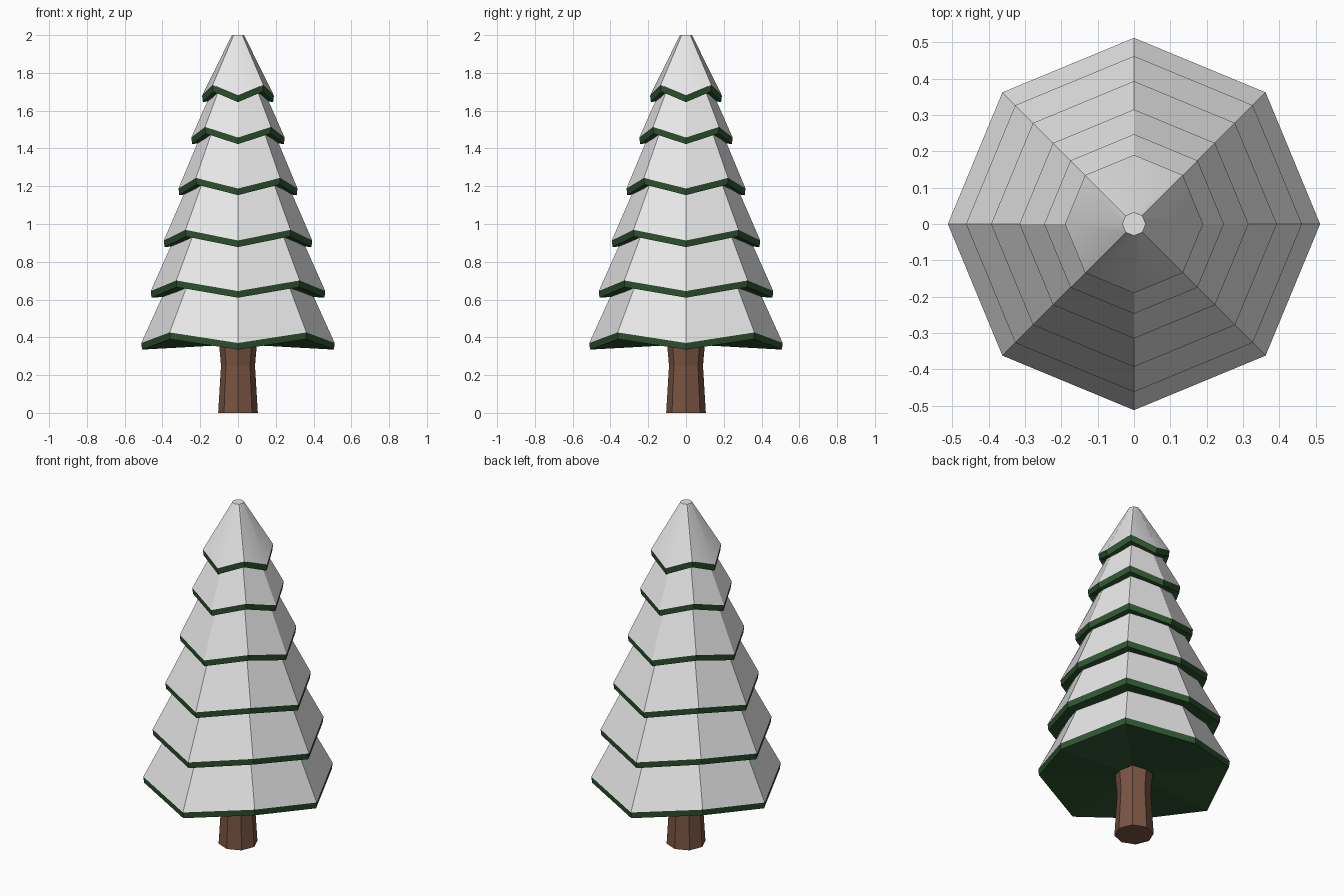
import bpy, bmesh, math

if "Cube" in bpy.data.objects:
    bpy.data.objects.remove(bpy.data.objects["Cube"])


def material(name, rgb):
    m = bpy.data.materials.new(name)
    m.diffuse_color = (*rgb, 1)
    m.use_nodes = True
    m.node_tree.nodes["Principled BSDF"].inputs["Base Color"].default_value = m.diffuse_color
    return m


snow = material("snow_white", (0.8, 0.8, 0.8))
green = material("needle_green", (0.028, 0.09, 0.03))
brown = material("bark_brown", (0.19, 0.09, 0.055))


def ring(bm, r, z, lift=0.0):
    """Octagon whose diagonal corners are raised by lift."""
    return [bm.verts.new((r * math.cos(i * math.pi / 4), r * math.sin(i * math.pi / 4),
                          z + (lift if i % 2 else 0))) for i in range(8)]


def bridge(bm, low, high, mat=0):
    for i in range(8):
        j = (i + 1) % 8
        bm.faces.new((low[i], low[j], high[j], high[i])).material_index = mat


def finish(bm, name, mats, smooth=False):
    me = bpy.data.meshes.new(name)
    bm.to_mesh(me)
    bm.free()
    ob = bpy.data.objects.new(name, me)
    bpy.context.collection.objects.link(ob)
    for m in mats:
        me.materials.append(m)
    if smooth:
        bpy.ops.object.select_all(action='DESELECT')
        ob.select_set(True)
        bpy.context.view_layer.objects.active = ob
        bpy.ops.object.shade_smooth_by_angle(angle=math.radians(30))


# Trunk with a slight waist
bm = bmesh.new()
rings = [ring(bm, r, z) for r, z in ((0.105, 0), (0.09, 0.25), (0.105, 0.42))]
for a, b in zip(rings, rings[1:]):
    bridge(bm, a, b)
bm.faces.new(rings[0][::-1])
bm.faces.new(rings[-1])
finish(bm, "trunk", [brown])

# Branch tiers: rim radius, rim height, top radius, top height
tiers = [(0.512, 0.37, 0.335, 0.76), (0.462, 0.645, 0.29, 1.03),
         (0.393, 0.913, 0.225, 1.30), (0.315, 1.188, 0.16, 1.56),
         (0.247, 1.458, 0.10, 1.79), (0.19, 1.68, 0.032, 2.0)]
LIFT, THICK = 0.056, 0.035
for n, (r, z, rt, zt) in enumerate(tiers, 1):
    # Snow cover
    bm = bmesh.new()
    rim, top = ring(bm, r, z, LIFT), ring(bm, rt, zt)
    bridge(bm, rim, top)
    bm.faces.new(top)
    finish(bm, f"snow_tier_{n}", [snow], True)
    # Green rim and underside
    bm = bmesh.new()
    low, high = ring(bm, r - 0.004, z - THICK, LIFT), ring(bm, r, z, LIFT)
    bridge(bm, low, high)
    centre = bm.verts.new((0, 0, z - THICK + LIFT / 2))
    for i in range(8):
        bm.faces.new((low[(i + 1) % 8], low[i], centre))
    finish(bm, f"branch_tier_{n}", [green])
